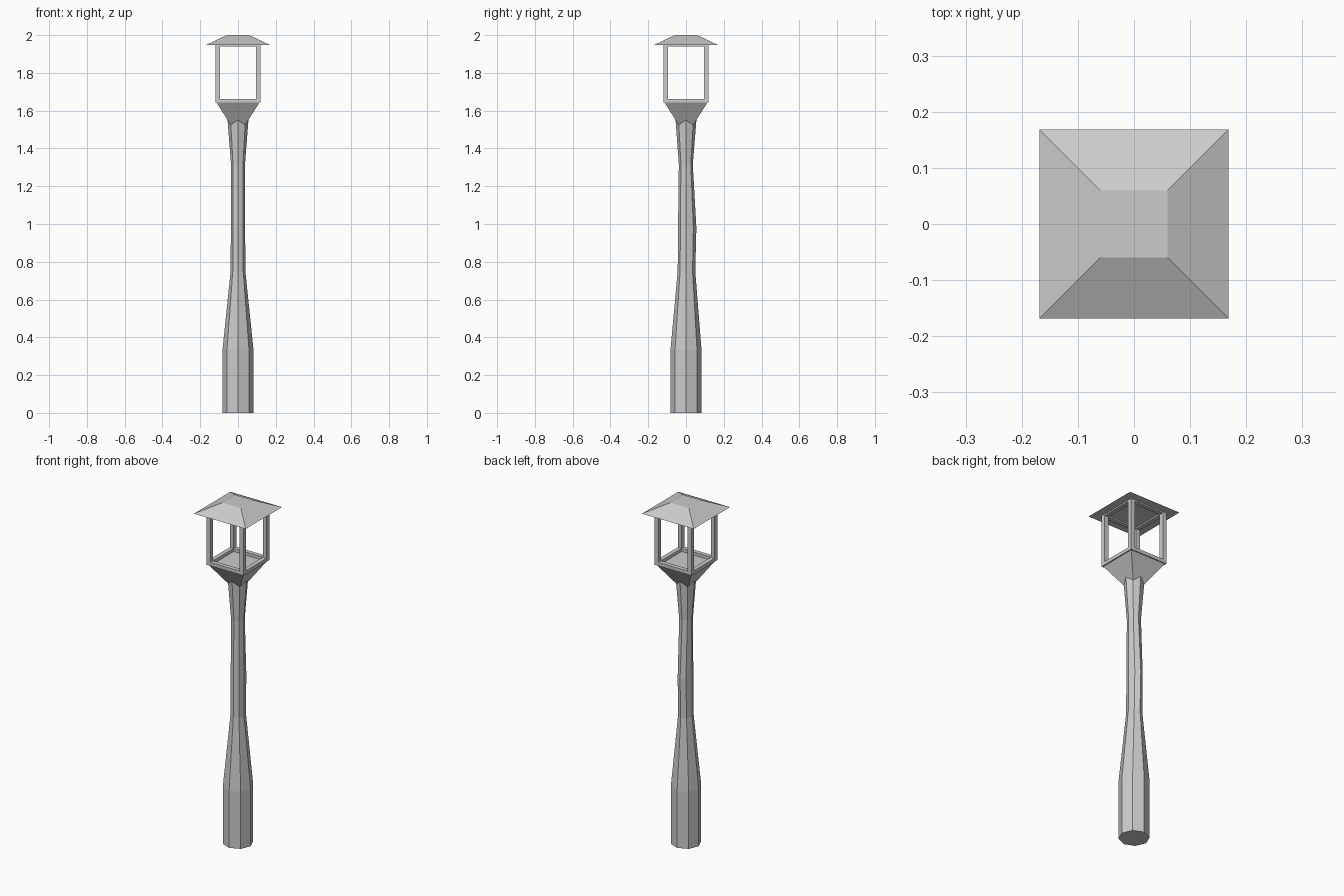
import bpy, bmesh
from math import cos, sin, pi

if "Cube" in bpy.data.objects:
    bpy.data.objects.remove(bpy.data.objects["Cube"])


def loft(name, rings):
    """Join equal-length point rings with flat faces and cap both ends."""
    bm = bmesh.new()
    loops = [[bm.verts.new(p) for p in ring] for ring in rings]
    n = len(loops[0])
    for a, b in zip(loops, loops[1:]):
        for i in range(n):
            j = (i + 1) % n
            bm.faces.new((a[i], a[j], b[j], b[i]))
    bm.faces.new(loops[0][::-1])
    bm.faces.new(loops[-1])
    bmesh.ops.recalc_face_normals(bm, faces=bm.faces)
    me = bpy.data.meshes.new(name)
    bm.to_mesh(me)
    bm.free()
    ob = bpy.data.objects.new(name, me)
    bpy.context.collection.objects.link(ob)
    return ob


def octagon(z, rx, front, back):
    return [(rx * cos(k * pi / 4),
             (back if k < 4 else front) * sin(k * pi / 4), z) for k in range(8)]


def square(z, h):
    return [(-h, -h, z), (h, -h, z), (h, h, z), (-h, h, z)]


def box(name, x0, x1, y0, y1, z0, z1):
    return loft(name, [[(x0, y0, z), (x1, y0, z), (x1, y1, z), (x0, y1, z)]
                       for z in (z0, z1)])


# Eight-sided pole, slightly fuller at the back of the shaft
pole_profile = [(0, .082, .082, .082), (.335, .082, .082, .082),
                (.75, .039, .044, .049), (.98, .038, .042, .055),
                (1.315, .037, .038, .036), (1.56, .056, .056, .056)]
loft("pole", [octagon(*p) for p in pole_profile])

# Square flared collar; its lower end is hidden in the pole
loft("collar", [square(1.505, .026), square(1.645, .115)])

# Lantern frame: corner posts with bottom and top rails
R, W = .12, .025
for sx in (-1, 1):
    for sy in (-1, 1):
        xs = sorted((sx * R, sx * (R - W)))
        ys = sorted((sy * R, sy * (R - W)))
        box("corner_post", *xs, *ys, 1.643, 1.95)
for label, z0, z1 in (("bottom_rail", 1.643, 1.663), ("top_rail", 1.94, 1.95)):
    for s in (-1, 1):
        a, b = sorted((s * R, s * (R - W)))
        box(label, -R + W, R - W, a, b, z0, z1)
        box(label, a, b, -R + W, R - W, z0, z1)

# Truncated pyramid roof
loft("roof", [square(1.948, .168), square(2.0, .06)])
